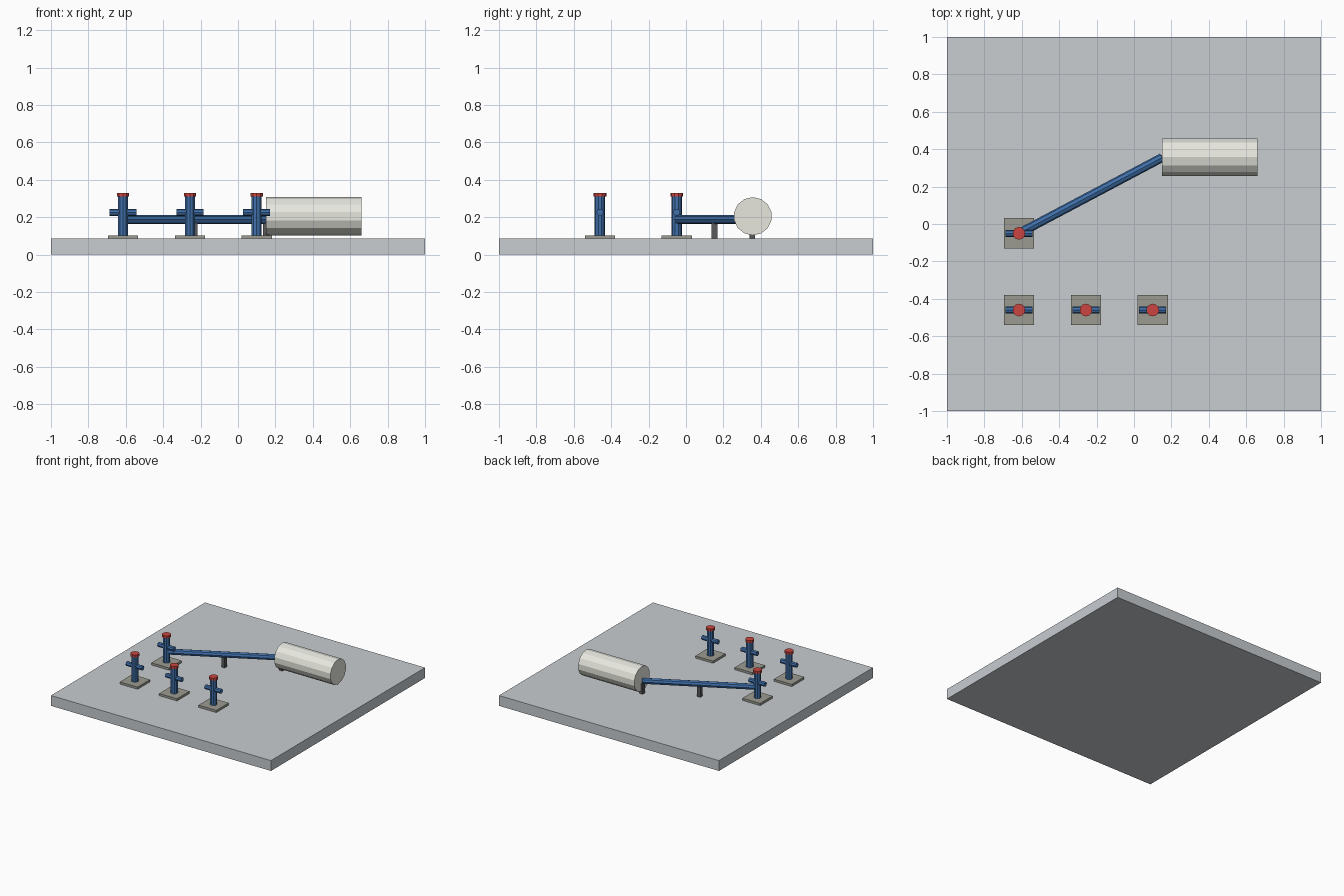
import bpy
from math import pi
from mathutils import Vector

if "Cube" in bpy.data.objects:
    bpy.data.objects.remove(bpy.data.objects["Cube"])


def material(name, rgb):
    m = bpy.data.materials.new(name)
    m.diffuse_color = (*rgb, 1)
    m.use_nodes = True
    m.node_tree.nodes["Principled BSDF"].inputs["Base Color"].default_value = m.diffuse_color
    return m


GROUND = material("concrete", (0.58, 0.61, 0.64))
PAD = material("pad_stone", (0.33, 0.33, 0.29))
BLUE = material("blue_paint", (0.05, 0.16, 0.40))
RED = material("red_paint", (0.60, 0.06, 0.05))
TANK = material("tank_paint", (0.80, 0.80, 0.74))
STEEL = material("dark_steel", (0.10, 0.10, 0.11))


def box(name, x, y, z0, z1, sx, sy, mat):
    bpy.ops.mesh.primitive_cube_add(size=1, location=(x, y, (z0 + z1) / 2))
    o = bpy.context.object
    o.name = name
    o.scale = (sx, sy, z1 - z0)
    o.data.materials.append(mat)
    return o


def rod(name, a, b, r, sides, mat):
    a, b = Vector(a), Vector(b)
    d = b - a
    bpy.ops.mesh.primitive_cylinder_add(vertices=sides, radius=r, depth=d.length,
                                        location=(a + b) / 2)
    o = bpy.context.object
    o.name = name
    o.rotation_euler = d.to_track_quat('Z', 'Y').to_euler()
    o.data.materials.append(mat)
    return o


G = 0.085  # top of the ground slab
box("ground_slab", 0, 0, 0, G, 2, 2, GROUND)

# Wellheads: pad, riser, cross pipe and red valve cap
for x, y in [(-0.615, -0.46), (-0.257, -0.46), (0.10, -0.46), (-0.615, -0.05)]:
    box("well_pad", x, y, G, 0.103, 0.162, 0.162, PAD)
    rod("well_riser", (x, y, 0.10), (x, y, 0.312), 0.028, 10, BLUE)
    rod("cross_pipe", (x - 0.072, y, 0.226), (x + 0.072, y, 0.226), 0.019, 8, BLUE)
    rod("valve_cap", (x, y, 0.31), (x, y, 0.33), 0.034, 10, RED)

# Flow line from the rear wellhead to the tank, on two posts
start, end = Vector((-0.615, -0.05, 0.187)), Vector((0.15, 0.355, 0.187))
rod("flow_line", start, end, 0.024, 8, BLUE)
for t in (0.5, 1.0):
    p = start.lerp(end, t)
    box("line_support", p.x, p.y, G, 0.17, 0.03, 0.03, STEEL)

# Horizontal storage tank
rod("storage_tank", (0.15, 0.357, 0.205), (0.66, 0.357, 0.205), 0.102, 14, TANK)
